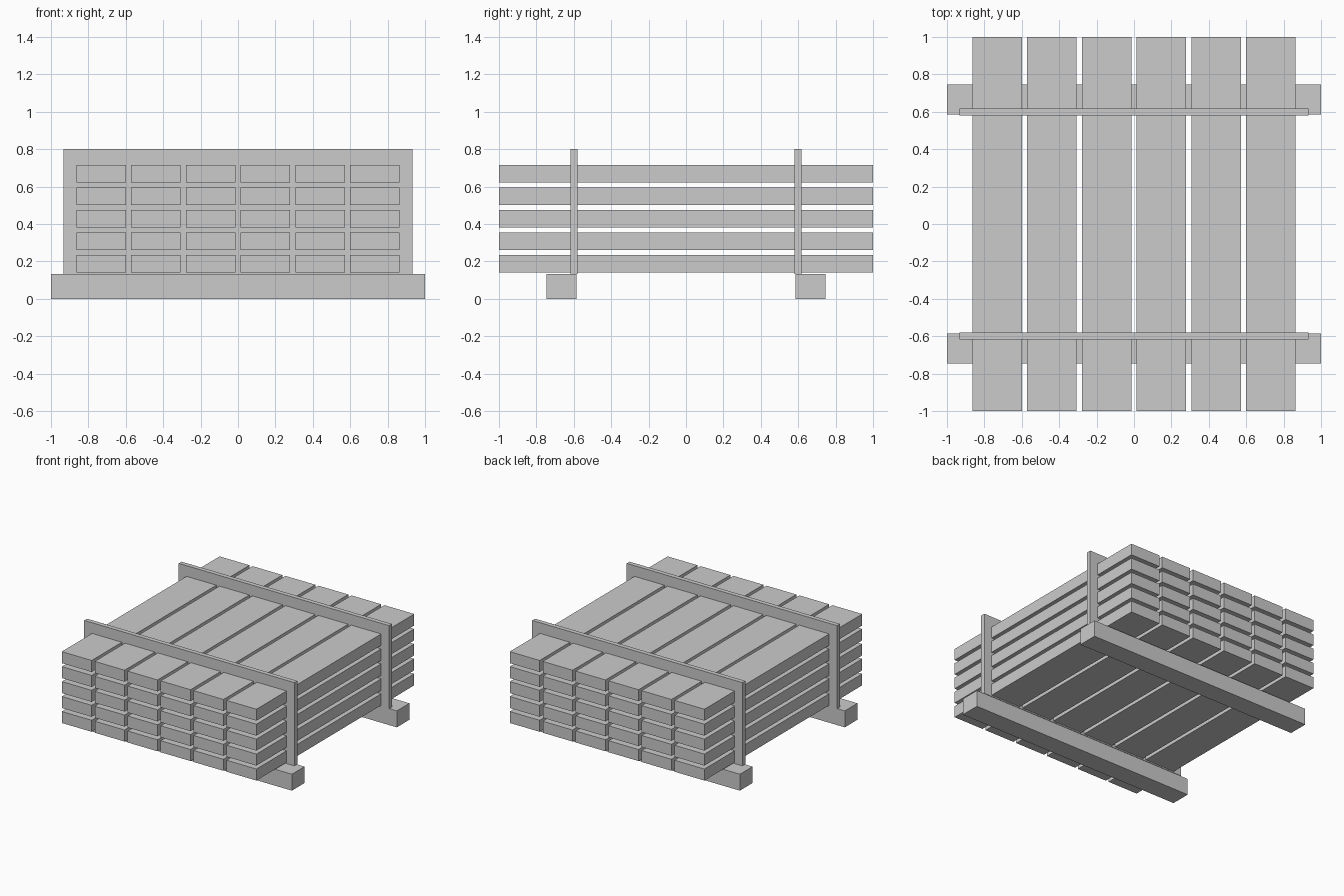
import bpy

if "Cube" in bpy.data.objects:
    bpy.data.objects.remove(bpy.data.objects["Cube"])


def box(name, x, y, z):
    """Axis-aligned box from (min, max) ranges."""
    bpy.ops.mesh.primitive_cube_add(size=1, location=[(r[0] + r[1]) / 2 for r in (x, y, z)])
    ob = bpy.context.object
    ob.name = name
    ob.scale = [r[1] - r[0] for r in (x, y, z)]
    bpy.ops.object.transform_apply(location=False, rotation=False, scale=True)
    return ob


# Ground bearers and the upright spacer plates standing on them
for side, s in (("front", -1), ("back", 1)):
    box(side + "_bearer", (-1, 1), sorted((s * 0.585, s * 0.745)), (0, 0.132))
    box(side + "_binding_plate", (-0.933, 0.933), sorted((s * 0.581, s * 0.617)), (0.132, 0.8))

# Stacked planks: six columns, five layers
COLS, ROWS = 6, 5
WIDTH, HEIGHT = 0.265, 0.0925
PITCH_X, PITCH_Z = 0.2925, 0.12
for row in range(ROWS):
    z = 0.142 + row * PITCH_Z
    for col in range(COLS):
        x = (col - (COLS - 1) / 2) * PITCH_X
        box(f"plank_{row + 1}_{col + 1}", (x - WIDTH / 2, x + WIDTH / 2), (-1, 1), (z, z + HEIGHT))
